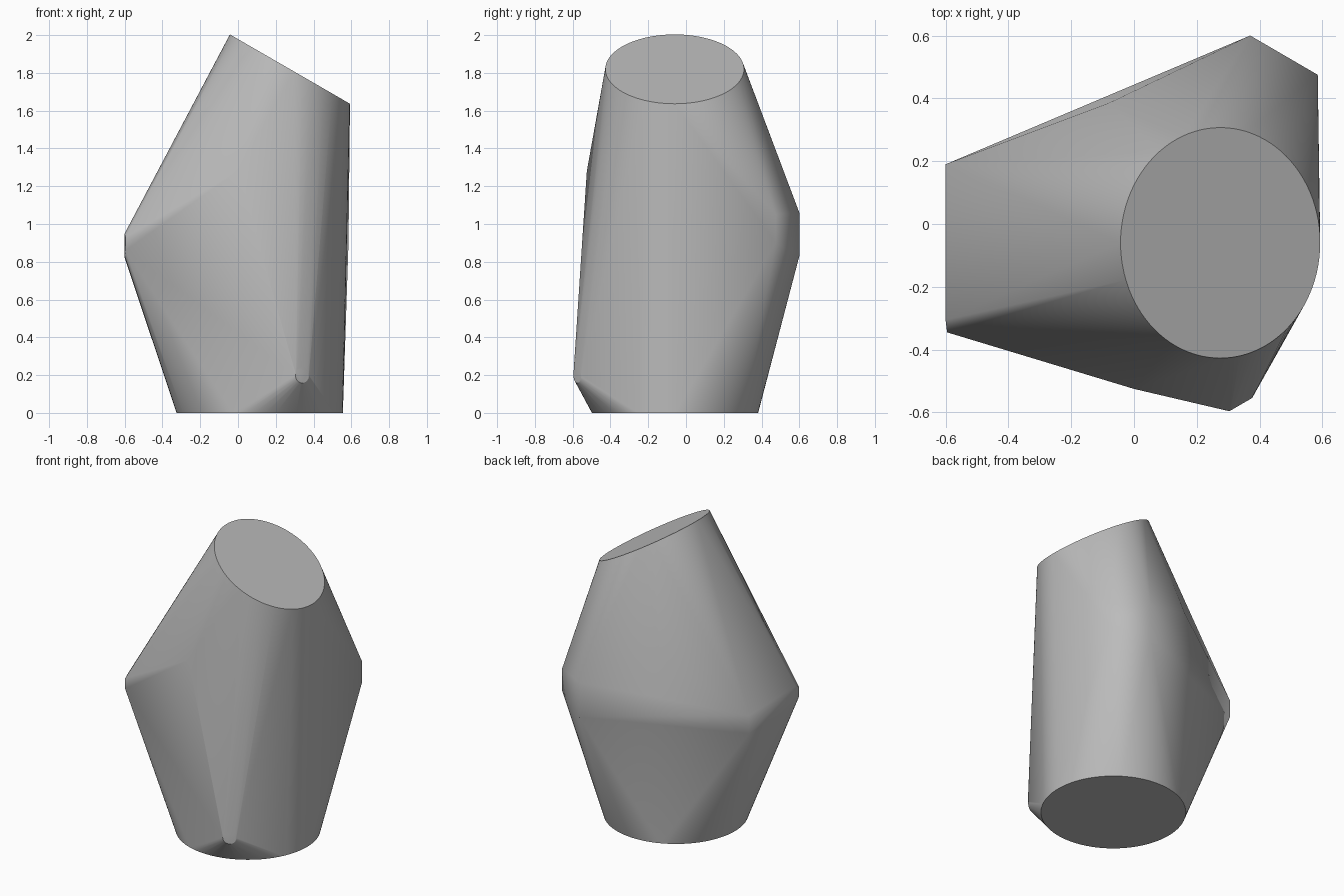
import bpy
import bmesh
from math import radians
from mathutils import Matrix, Vector

cube = bpy.data.objects.get("Cube")
if cube:
    bpy.data.objects.remove(cube, do_unlink=True)

# Single plain grey
grey = bpy.data.materials.new("plain grey")
grey.use_nodes = True
grey.diffuse_color = (0.5, 0.5, 0.5, 1)
grey.node_tree.nodes["Principled BSDF"].inputs["Base Color"].default_value = (0.5, 0.5, 0.5, 1)

bm = bmesh.new()


def ring(center, radius, rotation=None, sides=96):
    """Add a circle of points, turned by an optional rotation."""
    matrix = Matrix.Translation(center) @ (rotation or Matrix())
    bmesh.ops.create_circle(bm, segments=sides, radius=radius, matrix=matrix)


def post(x, y, low, high):
    """Add the two ends of a short upright edge."""
    for z in (low, high):
        bm.verts.new((x, y, z))


# Tilted round top and thin round foot
ring((0.275, -0.06, 1.82), 0.367, Matrix.Rotation(radians(30), 4, "Y"))
for z in (0, 0.02):
    ring((0.115, -0.058, z), 0.44)

# Small round knob low on the front
facing = Vector((0.5, -0.86, 0)).to_track_quat("Z", "Y").to_matrix().to_4x4()
ring((0.34, -0.575, 0.2), 0.042, facing, 24)

# Rear plate corners
post(0.37, 0.6, 0.83, 1.06)
post(0.585, 0.475, 0.9, 1.05)

# Side ridge corners
post(-0.6, 0.19, 0.82, 0.94)
post(-0.6, -0.305, 0.83, 0.95)
post(-0.595, -0.345, 0.86, 0.93)

# Shoulder points, front and back
bm.verts.new((0.0, -0.525, 1.28))
bm.verts.new((-0.08, 0.385, 1.27))

# Stretch one skin around all sections and drop what lies inside
hull = bmesh.ops.convex_hull(bm, input=bm.verts[:], use_existing_faces=False)
inside = {g for g in hull["geom_interior"] + hull["geom_unused"]
          if isinstance(g, bmesh.types.BMVert)}
bmesh.ops.delete(bm, geom=list(inside), context="VERTS")
bmesh.ops.dissolve_limit(bm, angle_limit=radians(0.2), verts=bm.verts[:], edges=bm.edges[:])
bmesh.ops.recalc_face_normals(bm, faces=bm.faces[:])

mesh = bpy.data.meshes.new("faceted_body")
bm.to_mesh(mesh)
bm.free()
mesh.materials.append(grey)
body = bpy.data.objects.new("faceted_body", mesh)
bpy.context.collection.objects.link(body)

# Soft shading with crisp rims
bpy.ops.object.select_all(action="DESELECT")
body.select_set(True)
bpy.context.view_layer.objects.active = body
bpy.ops.object.shade_smooth_by_angle(angle=radians(30))
